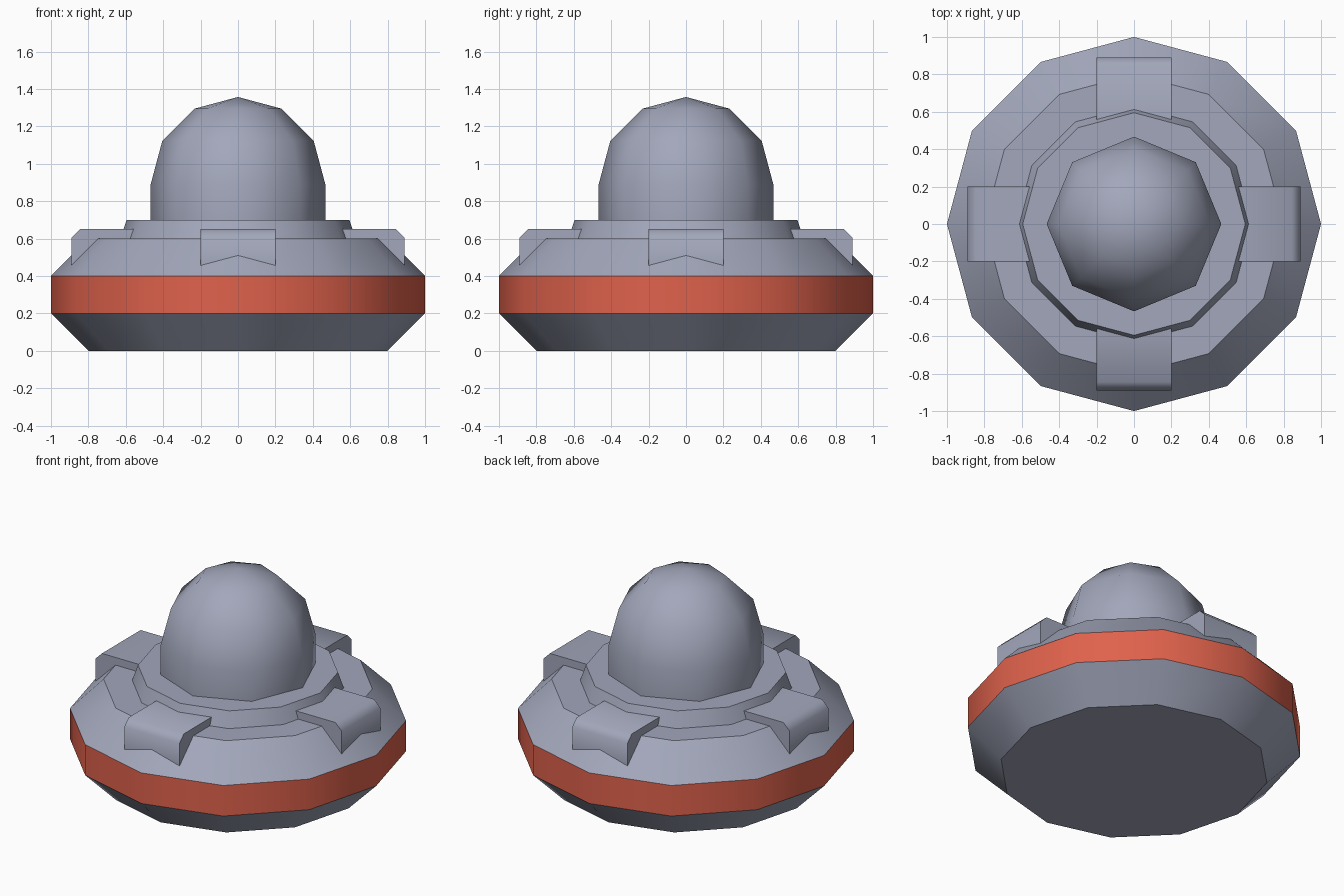
import bpy
import math

if "Cube" in bpy.data.objects:
    bpy.data.objects.remove(bpy.data.objects["Cube"], do_unlink=True)


def material(name, rgb):
    mat = bpy.data.materials.new(name)
    mat.use_nodes = True
    color = (*rgb, 1.0)
    mat.diffuse_color = color
    mat.node_tree.nodes["Principled BSDF"].inputs["Base Color"].default_value = color
    return mat


GREY = material("blue grey", (0.36, 0.385, 0.495))
RED = material("coral red", (0.74, 0.122, 0.072))


def build(name, verts, faces, mats, angle):
    mesh = bpy.data.meshes.new(name)
    mesh.from_pydata(verts, [], faces)
    for mat in mats:
        mesh.materials.append(mat)
    obj = bpy.data.objects.new(name, mesh)
    bpy.context.collection.objects.link(obj)
    bpy.ops.object.select_all(action="DESELECT")
    obj.select_set(True)
    bpy.context.view_layer.objects.active = obj
    bpy.ops.object.shade_smooth_by_angle(angle=math.radians(angle))
    return obj


def lathe(name, profile, sides, mats, angle, point=None, floor=True):
    """Spin a bottom-to-top (radius, z) profile; close with a point or a flat cap."""
    turns = [math.tau * i / sides for i in range(sides)]
    verts = [(r * math.cos(a), r * math.sin(a), z) for r, z in profile for a in turns]
    faces = []
    for k in range(len(profile) - 1):
        for i in range(sides):
            j = (i + 1) % sides
            a, b = k * sides, (k + 1) * sides
            faces.append((a + i, a + j, b + j, b + i))
    last = (len(profile) - 1) * sides
    if point is None:
        faces.append(tuple(range(last, last + sides)))
    else:
        verts.append((0, 0, point))
        faces += [(last + i, last + (i + 1) % sides, len(verts) - 1) for i in range(sides)]
    if floor:
        faces.append(tuple(reversed(range(sides))))
    return build(name, verts, faces, mats, angle)


# Saucer hull with a red band round its rim
hull = lathe("hull", [(0.8, 0), (1, 0.2), (1, 0.4), (0.8, 0.6), (0.63, 0.6), (0.595, 0.7)],
             12, [GREY, RED], 35)
for face in hull.data.polygons:
    if abs(face.normal.z) < 0.01:
        face.material_index = 1

# Eight-sided dome
R, MID = 0.467, 0.89
rings = [(R, 0.7)] + [(R * math.cos(t), MID + R * math.sin(t))
                      for t in (0, math.pi / 6, math.pi / 3)]
lathe("dome", rings, 8, [GREY], 50, point=MID + R, floor=False)

# Four chamfered blocks set into the upper hull
outline = [(0.5, 0.44), (0.89, 0.44), (0.89, 0.605), (0.845, 0.65), (0.5, 0.65)]
n = len(outline)
for index, side in enumerate(("left", "back", "right", "front")):
    verts = [(x, y, z) for y in (-0.2, 0.2) for x, z in outline]
    faces = [tuple(range(n)), tuple(reversed(range(n, 2 * n)))]
    faces += [(i, i + n, (i + 1) % n + n, (i + 1) % n) for i in range(n)]
    block = build(side + "_block", verts, faces, [GREY], 50)
    block.rotation_euler.z = index * math.pi / 2
